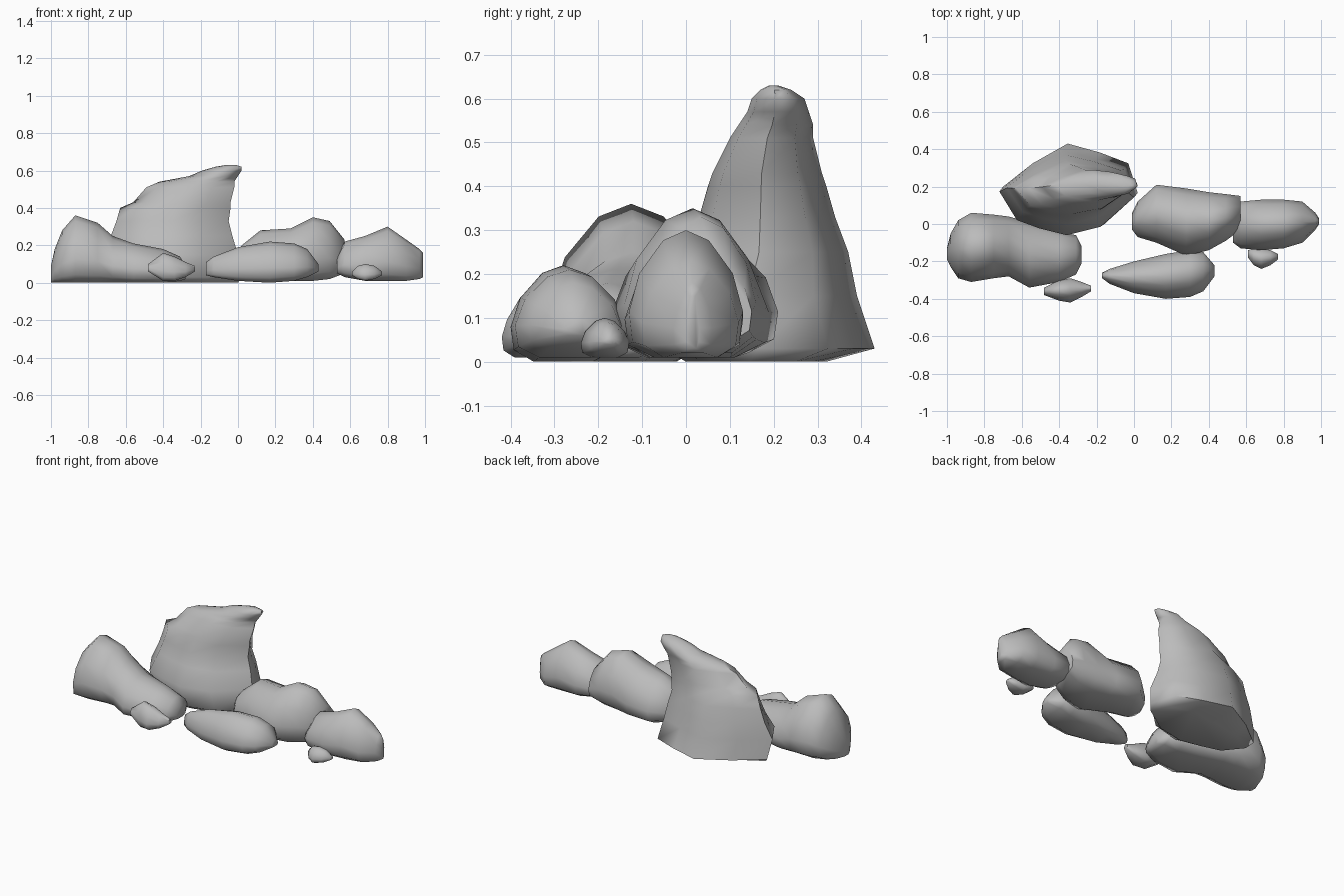
import bpy
import bmesh
import math

default_cube = bpy.data.objects.get("Cube")
if default_cube:
    bpy.data.objects.remove(default_cube, do_unlink=True)

# One plain stone colour
stone = bpy.data.materials.new("stone grey")
stone.use_nodes = True
stone_colour = (0.5, 0.5, 0.5, 1.0)
stone.diffuse_color = stone_colour
stone.node_tree.nodes["Principled BSDF"].inputs["Base Color"].default_value = stone_colour

# Unit outlines: a flat-bottomed boulder slice, and the plan of the upright crag
BOULDER = [(.22, 0), (.78, 0), (.97, .12), (1, .36), (.91, .66), (.7, .92),
           (.5, 1), (.3, .92), (.09, .66), (0, .36), (.03, .12)]
CRAG = [(0, .52), (.13, .18), (.3, .08), (.5, 0), (.75, .1), (1, .45),
        (.93, .78), (.72, .9), (.48, 1), (.22, .78)]


def loft_rock(name, outline, sections, upright=False):
    """Skin a rock through slices (station, low a, high a, low b, high b), in hundredths."""
    bm = bmesh.new()
    rings = []
    for station, a_low, a_high, b_low, b_high in sections:
        ring = []
        for u, v in outline:
            a = a_low + u * (a_high - a_low)
            b = b_low + v * (b_high - b_low)
            point = (a, b, station) if upright else (station, a, b)
            ring.append(bm.verts.new([value / 100 for value in point]))
        rings.append(ring)
    count = len(outline)
    for lower, upper in zip(rings, rings[1:]):
        for i in range(count):
            j = (i + 1) % count
            bm.faces.new((lower[i], lower[j], upper[j], upper[i]))
    bm.faces.new(rings[0])
    bm.faces.new(rings[-1])
    bmesh.ops.recalc_face_normals(bm, faces=bm.faces)
    mesh = bpy.data.meshes.new(name)
    bm.to_mesh(mesh)
    bm.free()
    mesh.materials.append(stone)
    rock = bpy.data.objects.new(name, mesh)
    bpy.context.collection.objects.link(rock)
    bpy.ops.object.select_all(action="DESELECT")
    rock.select_set(True)
    bpy.context.view_layer.objects.active = rock
    bpy.ops.object.shade_smooth_by_angle(angle=math.radians(65))
    return rock


# Tall leaning crag, sliced from the ground up
loft_rock("tall_crag", CRAG, [
    (0, -67, 0, 0, 32),
    (3, -70, 2, -5, 43),
    (15, -72, 0, -6, 39),
    (25, -68, -3, 0, 37),
    (33, -65, -5, 3, 34),
    (40, -63, -4, 5, 32),
    (43, -56, -4, 6, 31),
    (51, -49, -2, 10, 29),
    (54, -42, -2, 12, 29),
    (57, -26, 0, 14, 28),
    (60, -19, 2, 15, 27),
    (62, -12, 2, 17, 24),
    (63, -6, -1, 19, 21),
], upright=True)

# Long boulder at the right-hand end, high at its outer side
loft_rock("long_boulder", BOULDER, [
    (-100, -19, -13, 0, 9),
    (-98, -23, -5, 0, 18),
    (-94, -29, 2, 0, 28),
    (-87, -31, 6, 0, 36),
    (-75, -29, 5, 0, 32),
    (-67, -28, 4, 0, 25),
    (-56, -34, 1, 0, 21),
    (-40, -31, -4, 0, 18),
    (-31, -27, -6, 1, 14),
    (-28, -21, -12, 2, 9),
])

# Middle boulder beside the crag
loft_rock("middle_boulder", BOULDER, [
    (-1, -3, 6, 4, 16),
    (2, -7, 12, 3, 20),
    (12, -10, 21, 2, 28),
    (28, -17, 19, 1, 29),
    (40, -14, 17, 1, 35),
    (49, -9, 16, 2, 33),
    (57, -3, 15, 5, 23),
])

# End boulder with a narrow upright nose
loft_rock("end_boulder", BOULDER, [
    (53, -10, 7, 5, 14),
    (57, -13, 12, 3, 22),
    (68, -14, 13, 1, 25),
    (80, -13, 13, 1, 30),
    (90, -10, 12, 1, 23),
    (97, -3, 6, 2, 18),
    (99, 0, 3, 3, 16),
])

# Low boulder in front
loft_rock("front_boulder", BOULDER, [
    (-17, -29, -26, 4, 11),
    (-13, -32, -24, 3, 14),
    (0, -37, -20, 1, 19),
    (17, -40, -16, 0, 22),
    (30, -39, -14, 1, 21),
    (37, -36, -15, 3, 18),
    (43, -28, -22, 6, 10),
])

# Small stones
loft_rock("small_stone", BOULDER, [
    (-48, -38, -34, 6, 10),
    (-40, -41, -30, 1, 16),
    (-34, -42, -29, 1, 14),
    (-28, -39, -31, 3, 11),
    (-23, -36, -33, 6, 9),
])
loft_rock("pebble", BOULDER, [
    (61, -18, -14, 4, 6),
    (64, -22, -13, 2, 9),
    (68, -24, -13, 1, 10),
    (73, -22, -14, 2, 9),
    (77, -19, -16, 4, 6),
])
